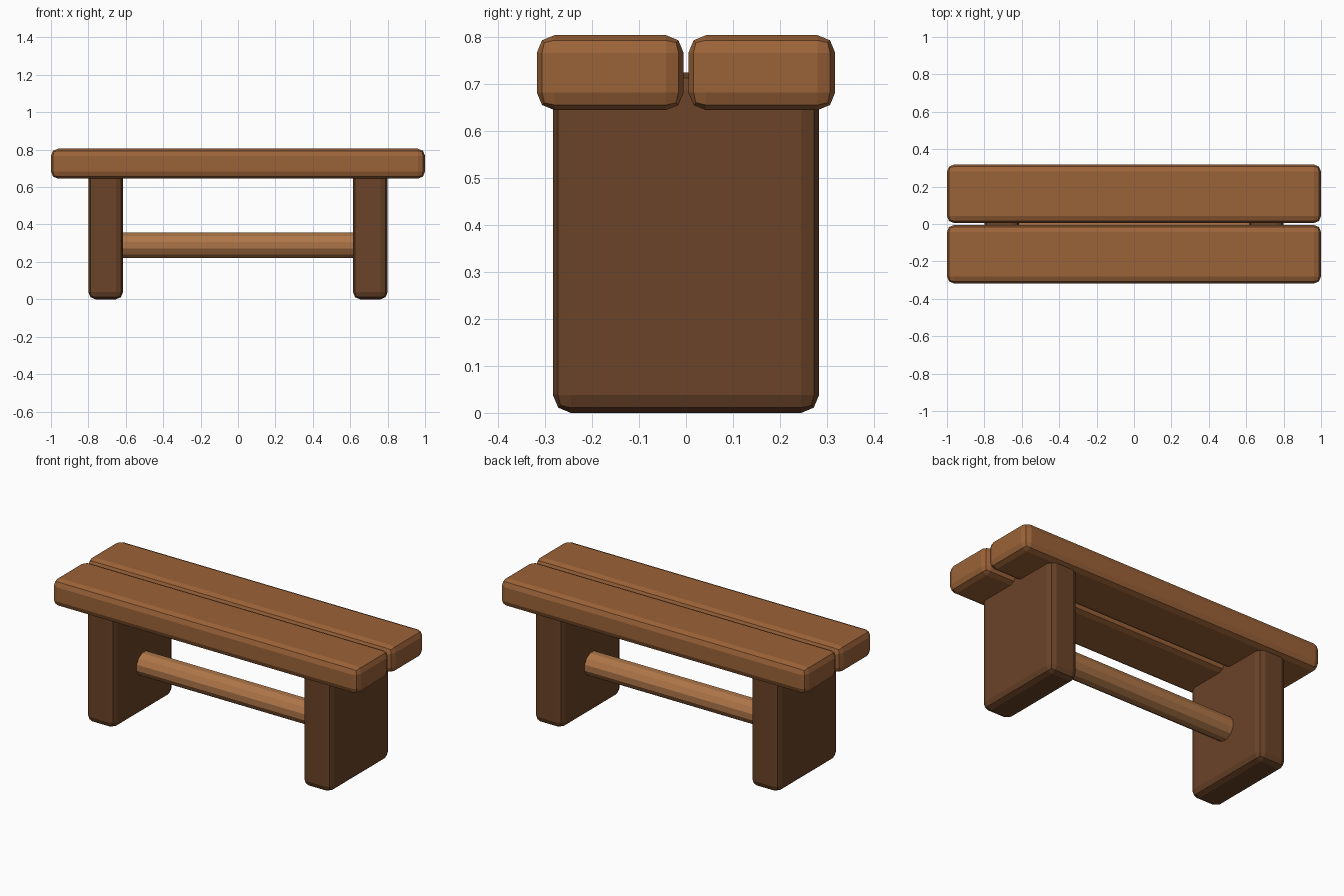
import bpy
import math

if "Cube" in bpy.data.objects:
    bpy.data.objects.remove(bpy.data.objects["Cube"])


def material(name, rgb):
    m = bpy.data.materials.new(name)
    m.diffuse_color = (*rgb, 1.0)
    m.use_nodes = True
    m.node_tree.nodes["Principled BSDF"].inputs["Base Color"].default_value = m.diffuse_color
    return m


plank_wood = material("plank_wood", (0.33, 0.125, 0.04))
leg_wood = material("leg_wood", (0.145, 0.057, 0.021))
rail_wood = material("rail_wood", (0.42, 0.18, 0.065))


def rounded_box(name, center, size, mat, bevel=0.038):
    bpy.ops.mesh.primitive_cube_add(size=1, location=center)
    ob = bpy.context.object
    ob.name = name
    ob.scale = size
    bpy.ops.object.transform_apply(location=False, rotation=False, scale=True)
    mod = ob.modifiers.new("rounded_edges", "BEVEL")
    mod.width = bevel
    mod.segments = 2
    ob.data.materials.append(mat)
    return ob


# Two seat planks with a narrow gap between them
for side, s in (("front", -1), ("back", 1)):
    rounded_box(f"{side}_seat_plank", (0, s * 0.1615, 0.725), (2.0, 0.313, 0.16), plank_wood)

# Slab legs, their tops let into the planks
for side, s in (("left", -1), ("right", 1)):
    rounded_box(f"{side}_leg", (s * 0.7075, 0, 0.3625), (0.185, 0.567, 0.725), leg_wood)

# Round stretcher rail between the legs, flat side up
bpy.ops.mesh.primitive_cylinder_add(vertices=12, radius=0.07, depth=1.4,
                                    location=(0, 0, 0.289),
                                    rotation=(0, math.pi / 2, 0))
rail = bpy.context.object
rail.name = "stretcher_rail"
rail.rotation_euler = (math.radians(15), math.pi / 2, 0)
rail.rotation_mode = "XYZ"
# Turn about the rail's own axis by half a facet
rail.rotation_euler = (0, math.pi / 2, 0)
rail.delta_rotation_euler = (math.radians(15), 0, 0)
bpy.ops.object.transform_apply(location=False, rotation=True, scale=False)
rail.data.materials.append(rail_wood)
